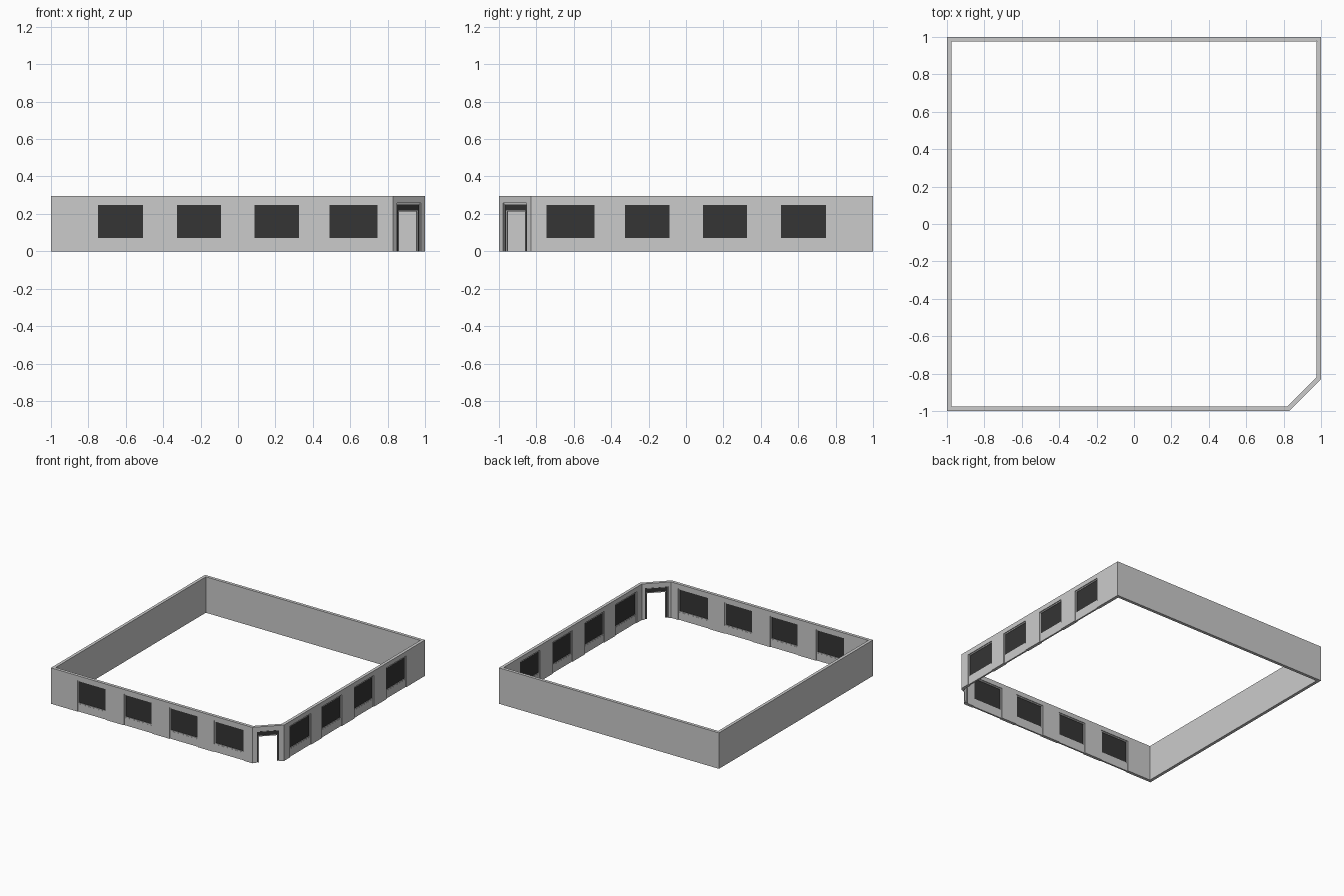
import bpy, bmesh, math
from mathutils import Matrix, Vector

if "Cube" in bpy.data.objects:
    bpy.data.objects.remove(bpy.data.objects["Cube"])

H, T = 0.295, 0.025            # wall height and thickness
HEAD, SILL = 0.257, 0.063      # opening top and window bottom

dark = bpy.data.materials.new("dark_glass")
dark.diffuse_color = (0.035, 0.035, 0.035, 1)
dark.use_nodes = True
dark.node_tree.nodes["Principled BSDF"].inputs["Base Color"].default_value = dark.diffuse_color


def prism(name, loop, y0, y1, frame, mat=None, mitre=None):
    """Extrude an (along, up) outline through the wall depth; mitre = (length, start, end)."""
    bm = bmesh.new()

    def back(u):
        if mitre:
            if u == 0:
                return mitre[1]
            if u == mitre[0]:
                return u - mitre[2]
        return u
    a = [bm.verts.new((u, y0, z)) for u, z in loop]
    b = [bm.verts.new((back(u), y1, z)) for u, z in loop]
    bm.faces.new(a)
    bm.faces.new(b[::-1])
    for i in range(len(a)):
        j = (i + 1) % len(a)
        bm.faces.new((a[j], a[i], b[i], b[j]))
    return finish(name, bm, frame, mat)


def ring(name, u0, u1, z0, z1, w, y0, y1, frame):
    """Rectangular frame with a hole."""
    bm = bmesh.new()
    loops = []
    for d, y in ((0, y0), (w, y0), (w, y1), (0, y1)):
        pts = ((u0 + d, z0 + d), (u1 - d, z0 + d), (u1 - d, z1 - d), (u0 + d, z1 - d))
        loops.append([bm.verts.new((u, y, z)) for u, z in pts])
    for k in range(4):
        p, q = loops[k], loops[(k + 1) % 4]
        for i in range(4):
            j = (i + 1) % 4
            bm.faces.new((p[i], p[j], q[j], q[i]))
    return finish(name, bm, frame)


def finish(name, bm, frame, mat=None):
    bmesh.ops.recalc_face_normals(bm, faces=bm.faces)
    me = bpy.data.meshes.new(name)
    bm.to_mesh(me)
    bm.free()
    ob = bpy.data.objects.new(name, me)
    ob.matrix_world = frame
    if mat:
        me.materials.append(mat)
    bpy.context.collection.objects.link(ob)
    return ob


def rect(u0, u1, z0, z1):
    return [(u0, z0), (u1, z0), (u1, z1), (u0, z1)]


def window(side, n, u0, u1, frame):
    prism(f"{side}_sill_panel_{n}", rect(u0, u1, 0, SILL), 0.006, 0.019, frame)
    ring(f"{side}_window_frame_{n}", u0, u1, SILL, HEAD, 0.009, 0.007, 0.018, frame)
    prism(f"{side}_window_glass_{n}", rect(u0 + .008, u1 - .008, SILL + .008, HEAD - .008),
          0.011, 0.014, frame, dark)


def door(u0, u1, frame):
    # open doorway: slim frame, head bar, dark side strips and transom light
    def arch(d, e, top):
        return [(u0 + d, 0), (u0 + d, HEAD - d), (u1 - d, HEAD - d), (u1 - d, 0),
                (u1 - e, 0), (u1 - e, top), (u0 + e, top), (u0 + e, 0)]
    prism("door_outer_frame", arch(0, .006, HEAD - .006), 0.007, 0.018, frame)
    prism("door_side_and_transom_glass", arch(.005, .018, 0.215), 0.011, 0.014, frame, dark)
    prism("door_inner_frame", [(u0 + .016, 0), (u0 + .016, .218), (u1 - .016, .218), (u1 - .016, 0),
                               (u1 - .021, 0), (u1 - .021, .212), (u0 + .021, .212), (u0 + .021, 0)],
          0.008, 0.017, frame)


# Plan: square with one cut corner, walked anticlockwise
plan = [Vector(p) for p in ((-1, -1), (.83, -1), (1, -.83), (1, 1), (-1, 1))]
front = [(-.757, -.5), (-.336, -.082), (.079, .335), (.48, .754)]
openings = {
    "front": [(a + 1, b + 1) for a, b in front],
    "corner": [(.03, .21)],
    "right": [(.83 - b, .83 - a) for a, b in reversed(front)],
    "back": [], "left": [],
}
for i, (side, holes) in enumerate(openings.items()):
    p, q = plan[i], plan[(i + 1) % 5]
    d = (q - p).normalized()
    L = (q - p).length
    before = (p - plan[i - 1]).angle(d)
    after = d.angle(plan[(i + 2) % 5] - q)
    frame = Matrix(((d.x, -d.y, 0, p.x), (d.y, d.x, 0, p.y), (0, 0, 1, 0), (0, 0, 0, 1)))
    # wall elevation with notches rising from the floor
    loop = [(0, H), (0, 0)]
    for a, b in holes:
        loop += [(a, 0), (a, HEAD), (b, HEAD), (b, 0)]
    loop += [(L, 0), (L, H)]
    prism(side + "_wall", loop, 0, T, frame,
          mitre=(L, T * math.tan(before / 2), T * math.tan(after / 2)))
    for n, (a, b) in enumerate(holes, 1):
        if side == "corner":
            door(a, b, frame)
        else:
            window(side, n, a, b, frame)
